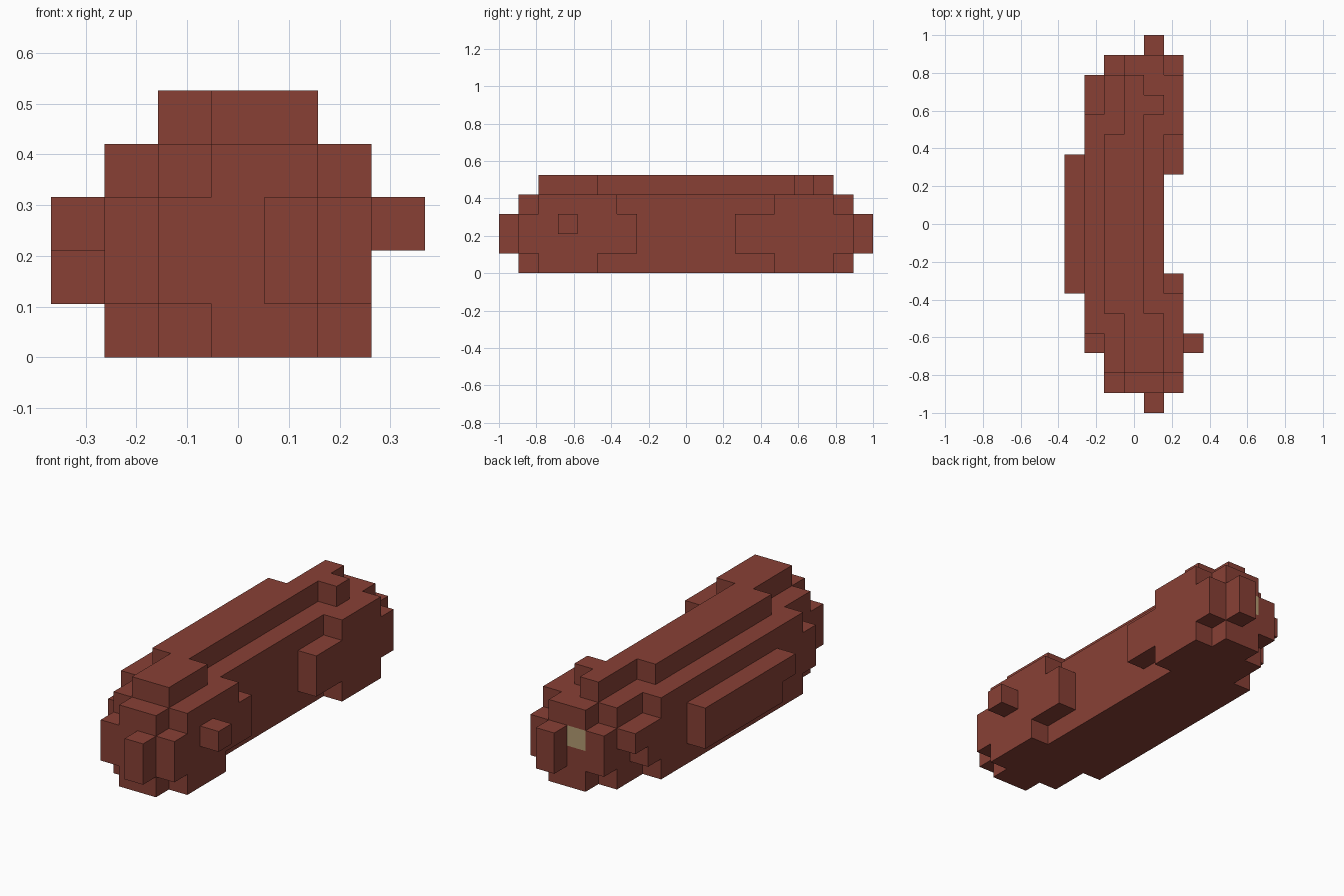
import bpy, bmesh
from math import radians
from mathutils import Vector

if "Cube" in bpy.data.objects:
    bpy.data.objects.remove(bpy.data.objects["Cube"], do_unlink=True)

CELL = 2 / 19
ORIGIN = Vector((-3.5, -9.5, 0))


def make_material(name, color):
    mat = bpy.data.materials.new(name)
    mat.use_nodes = True
    mat.diffuse_color = color
    mat.node_tree.nodes["Principled BSDF"].inputs["Base Color"].default_value = color
    return mat


def block(x, y, z):
    """Cells of a box; each range is (first, last), inclusive."""
    span = lambda r: range(r[0], r[1] + 1)
    return {(i, j, k) for i in span(x) for j in span(y) for k in span(z)}


# Core of the body, one pair of layers at a time
cells = block((3, 4), (1, 17), (0, 3))
cells |= block((2, 2), (2, 16), (0, 3)) | block((2, 5), (1, 1), (1, 2))
cells |= block((2, 5), (17, 17), (1, 2))

# Outer curve on the right side, with its long ridge
cells |= block((1, 1), (4, 14), (0, 3)) | block((1, 1), (3, 15), (1, 2))
cells |= block((1, 1), (16, 16), (2, 2))
cells |= block((0, 0), (7, 12), (1, 2)) | block((0, 0), (6, 6), (2, 2))

# Swellings at both ends of the inner curve
for bottom, middle, top in (((2, 4), (1, 6), (2, 5)), ((14, 16), (12, 17), (14, 16))):
    cells |= block((5, 5), bottom, (0, 0))
    cells |= block((5, 5), middle, (1, 2))
    cells |= block((5, 5), top, (3, 3))

# Top ridge
cells |= block((2, 3), (5, 13), (4, 4)) | block((3, 4), (2, 4), (4, 4))
cells |= block((3, 3), (14, 16), (4, 4)) | block((4, 4), (15, 15), (4, 4))

# End stubs and the small side knob
for j in (0, 18):
    cells |= block((4, 4), (j, j), (1, 2))
cells.add((6, 3, 2))

# Pale cell set into the back end
pale_cells = {(3, 17, 2)}

# Outer shell: keep only faces that border empty space
bm = bmesh.new()
for cell in sorted(cells):
    for axis in range(3):
        for sign in (-1, 1):
            step = [0, 0, 0]
            step[axis] = sign
            if tuple(c + s for c, s in zip(cell, step)) in cells:
                continue
            normal = Vector(step)
            u = Vector([float(a == (axis + 1) % 3) for a in range(3)])
            v = normal.cross(u)
            center = Vector(cell) + Vector((0.5, 0.5, 0.5)) + normal / 2 + ORIGIN
            corners = [(-1, -1), (1, -1), (1, 1), (-1, 1)]
            face = bm.faces.new([bm.verts.new((center + (u * a + v * b) / 2) * CELL)
                                 for a, b in corners])
            face.material_index = int(cell in pale_cells)
bmesh.ops.remove_doubles(bm, verts=bm.verts[:], dist=0.001)
bmesh.ops.dissolve_limit(bm, angle_limit=radians(1), verts=bm.verts[:],
                         edges=bm.edges[:], delimit={"MATERIAL"})

mesh = bpy.data.meshes.new("blocky_body")
bm.to_mesh(mesh)
bm.free()
mesh.materials.append(make_material("red_brown", (0.246, 0.051, 0.036, 1)))
mesh.materials.append(make_material("pale_tan", (0.45, 0.335, 0.17, 1)))
body = bpy.data.objects.new("blocky_body", mesh)
bpy.context.collection.objects.link(body)
